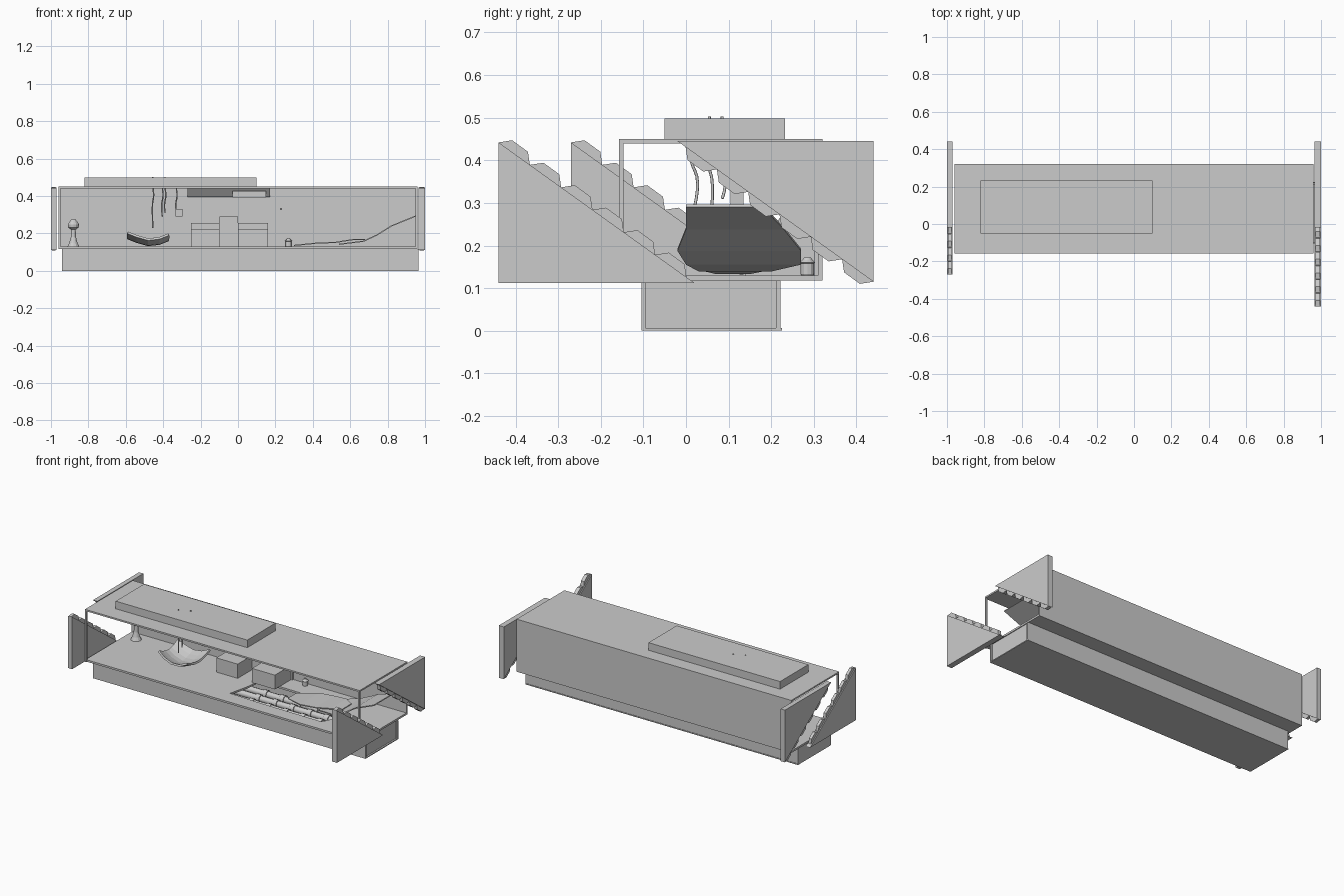
import bpy, bmesh, math
from mathutils import Vector

if "Cube" in bpy.data.objects:
    bpy.data.objects.remove(bpy.data.objects["Cube"])

def mesh_obj(name, bm):
    bmesh.ops.recalc_face_normals(bm, faces=bm.faces)
    me = bpy.data.meshes.new(name)
    bm.to_mesh(me)
    bm.free()
    ob = bpy.data.objects.new(name, me)
    bpy.context.collection.objects.link(ob)
    return ob

def box(name, x0, x1, y0, y1, z0, z1):
    bm = bmesh.new()
    bmesh.ops.create_cube(bm, size=1)
    for v in bm.verts:
        v.co = Vector(((x0 + x1) / 2 + v.co.x * (x1 - x0),
                       (y0 + y1) / 2 + v.co.y * (y1 - y0),
                       (z0 + z1) / 2 + v.co.z * (z1 - z0)))
    return mesh_obj(name, bm)

def prism(name, pts, a, b, axis):
    """Extrude a closed 2D outline from a to b along x ('x': y,z points) or z ('z': x,y points)."""
    bm = bmesh.new()
    put = (lambda p, t: (t, p[0], p[1])) if axis == 'x' else (lambda p, t: (p[0], p[1], t))
    lo = [bm.verts.new(put(p, a)) for p in pts]
    hi = [bm.verts.new(put(p, b)) for p in pts]
    bm.faces.new(lo)
    bm.faces.new(hi)
    for i in range(len(pts)):
        j = (i + 1) % len(pts)
        bm.faces.new((lo[i], lo[j], hi[j], hi[i]))
    return mesh_obj(name, bm)

def cut(ob, name, pts, z0, z1):
    c = prism(name, pts, z0, z1, 'z')
    c.hide_render = True
    m = ob.modifiers.new("hole", 'BOOLEAN')
    m.operation, m.object, m.solver = 'DIFFERENCE', c, 'EXACT'
    bpy.context.view_layer.objects.active = ob
    bpy.ops.object.modifier_apply(modifier=m.name)
    bpy.data.objects.remove(c, do_unlink=True)

def tube(name, pts, r, spline='POLY'):
    cu = bpy.data.curves.new(name, 'CURVE')
    cu.dimensions, cu.bevel_depth, cu.bevel_resolution = '3D', r, 2
    cu.use_fill_caps = True
    s = cu.splines.new(spline)
    s.points.add(len(pts) - 1)
    for p, co in zip(s.points, pts):
        p.co = (*co, 1)
    if spline == 'NURBS':
        s.order_u, s.use_endpoint_u, s.resolution_u = 3, True, 4
    ob = bpy.data.objects.new(name, cu)
    bpy.context.collection.objects.link(ob)
    return ob

def lathe(name, prof, loc, n=12):
    bm = bmesh.new()
    rings = [[bm.verts.new((loc[0] + r * math.cos(2 * math.pi * i / n),
                            loc[1] + r * math.sin(2 * math.pi * i / n), loc[2] + z))
              for i in range(n)] for r, z in prof]
    for a, b in zip(rings, rings[1:]):
        for i in range(n):
            bm.faces.new((a[i], a[(i + 1) % n], b[(i + 1) % n], b[i]))
    bm.faces.new(rings[0])
    bm.faces.new(rings[-1])
    return mesh_obj(name, bm)

def sheet(name, rows, t, n=4, sag=0.0):
    """Bent plate: rows are (x0, x1, y, z) or stations (x, y0, y1, z) joined across n steps."""
    bm = bmesh.new()
    grid = []
    for x, y0, y1, z in rows:
        grid.append([bm.verts.new((x, y0 + (y1 - y0) * k / n, z - sag * math.sin(math.pi * k / n)))
                     for k in range(n + 1)])
    for a, b in zip(grid, grid[1:]):
        for k in range(n):
            bm.faces.new((a[k], a[k + 1], b[k + 1], b[k]))
    ob = mesh_obj(name, bm)
    m = ob.modifiers.new("thickness", 'SOLIDIFY')
    m.thickness, m.offset = t, 0
    return ob

# corridor shell, open at the front and both ends
floor = box("floor", -.96, .96, -.147, .32, .118, .13)
ceiling = box("ceiling", -.96, .96, -.147, .32, .44, .45)
box("back_wall", -.96, .96, .31, .32, .13, .44)
box("front_top_rail", -.96, .96, -.157, -.147, .44, .45)
box("front_bottom_rail", -.96, .96, -.15, -.147, .118, .13)
for s in (-1, 1):
    box("front_post", s * .955 - .005, s * .955 + .005, -.157, -.147, .118, .44)

# torn holes in the floor and ceiling
cut(floor, "floor_cutter", [(-.02, -.05), (.2, -.06), (.63, -.065), (.66, 0), (.62, .06),
    (.66, .13), (.55, .19), (.3, .185), (.02, .19), (.01, .08)], .1, .15)
cut(ceiling, "ceiling_cutter", [(-.58, .0), (-.46, -.02), (-.33, .01), (-.3, .09), (-.34, .18),
    (-.45, .19), (-.57, .17), (-.6, .09)], .43, .46)

# hollow duct under the floor
box("duct_bottom", -.94, .965, -.105, .225, 0, .006)
box("duct_front", -.94, .965, -.105, -.095, .006, .118)
box("duct_back", -.94, .965, .211, .222, .006, .118)
for x in (-.94, .945):
    box("duct_end", x, x + .01, -.095, .211, .006, .118)

# hollow duct above the ceiling
box("roof_duct_top", -.82, .10, -.05, .232, .492, .498)
for y in (-.05, .224):
    box("roof_duct_side", -.82, .10, y, y + .008, .45, .492)
for x in (-.82, .092):
    box("roof_duct_end", x, x + .008, -.042, .224, .45, .492)

# pipes with collars and cross beams in the floor duct
for i in range(4):
    y = -.045 + i * .07
    tube("pipe", [(-.9, y, .07), (.93, y, .07)], .02)
    for x in (.08, .2, .32, .44, .56):
        tube("pipe_collar", [(x - .015, y, .07), (x + .015, y, .07)], .026)
for x in (.02, .14, .26, .38, .5):
    box("cross_beam", x - .008, x + .008, -.095, .211, .03, .05)

# stepped end panels: lower one rises to the front, upper one is the same turned over
def step_panel(name, x0, x1, shift, flip):
    def place(p):
        return (-p[0], .557 - p[1]) if flip else (p[0] + shift, p[1])
    prism(name, [place(p) for p in ((-.44, .442), (-.44, .112), (.02, .112))], x0, x1, 'x')
    k = .330 / .46
    for i in range(6):
        y = -.44 + i * .0735
        z = .442 - k * (y + .44)
        pts = [(y, z), (y + .032, z + .005), (y + .069, z - .022), (y + .0735, z - k * .0735),
               (y + .06, z - k * .06 - .004), (y + .004, z - .007)]
        prism("step_tooth", [place(p) for p in pts], x0 + .006, x1 - .006, 'x')

step_panel("right_lower_panel", .965, 1.0, 0, False)
step_panel("left_lower_panel", -1.0, -.97, .17, False)
step_panel("right_upper_panel", .965, 1.0, 0, True)
step_panel("left_upper_panel", -1.0, -.97, 0, True)

# service booth on the back wall
box("booth_back", -.27, .17, .302, .31, .13, .44)
prism("booth_soffit", [(.303, .395), (.303, .44), (.25, .44), (.285, .395)], -.27, .17, 'x')
box("booth_sign", -.03, .15, .24, .29, .392, .428)
for x0, x1 in ((-.25, -.10), (.0, .16)):
    box("counter", x0, x1, .14, .302, .13, .22)
    box("counter_ledge", x0, x1, .235, .302, .22, .257)
box("booth_door", -.10, .0, .285, .302, .13, .29)
box("door_plate", -.05, -.012, .28, .286, .19, .245)

# peeled floor plates
sheet("raised_plate", [(.54, .03, .2, .142), (.67, .0, .27, .158), (.74, -.02, .27, .19),
      (.82, .0, .23, .24), (.95, .0, .18, .293)], .006)
sheet("loose_plate", [(.30, .07, .15, .136), (.42, .02, .21, .148), (.52, .03, .22, .152),
      (.62, .04, .2, .168), (.68, .06, .16, .168)], .006)

# fallen ceiling panel
sheet("fallen_panel", [(-.59, .05, .24, .205), (-.54, .03, .24, .185), (-.48, .02, .24, .168),
      (-.42, .01, .24, .175), (-.37, .02, .25, .195)], .012, 6, .03)

# cables hanging out of the torn ceiling
for x, y, z, top in ((-.455, .055, .23, .503), (-.405, .02, .29, .46), (-.39, .085, .31, .503),
                     (-.33, .12, .32, .46)):
    tube("hanging_cable", [(x, y, top), (x, y, .44), (x + .006, y - .012, .40), (x - .006, y + .014, .35),
         (x, y, z)], .0035, 'NURBS')
box("cable_plug", -.333, -.297, .105, .135, .29, .33)

# pedestal fixture, small canister and wall knob
lathe("pedestal", [(.032, 0), (.022, .02), (.014, .05), (.012, .09), (.02, .10)], (-.88, .24, .13))
lathe("pedestal_head", [(.015, 0), (.028, .01), (.03, .025), (.022, .04), (.012, .052)], (-.88, .24, .222))
lathe("canister", [(.014, 0), (.016, .003), (.016, .028), (.019, .03), (.012, .036), (.008, .042)],
      (.27, .285, .13))
box("wall_knob", .225, .235, .30, .31, .325, .335)
